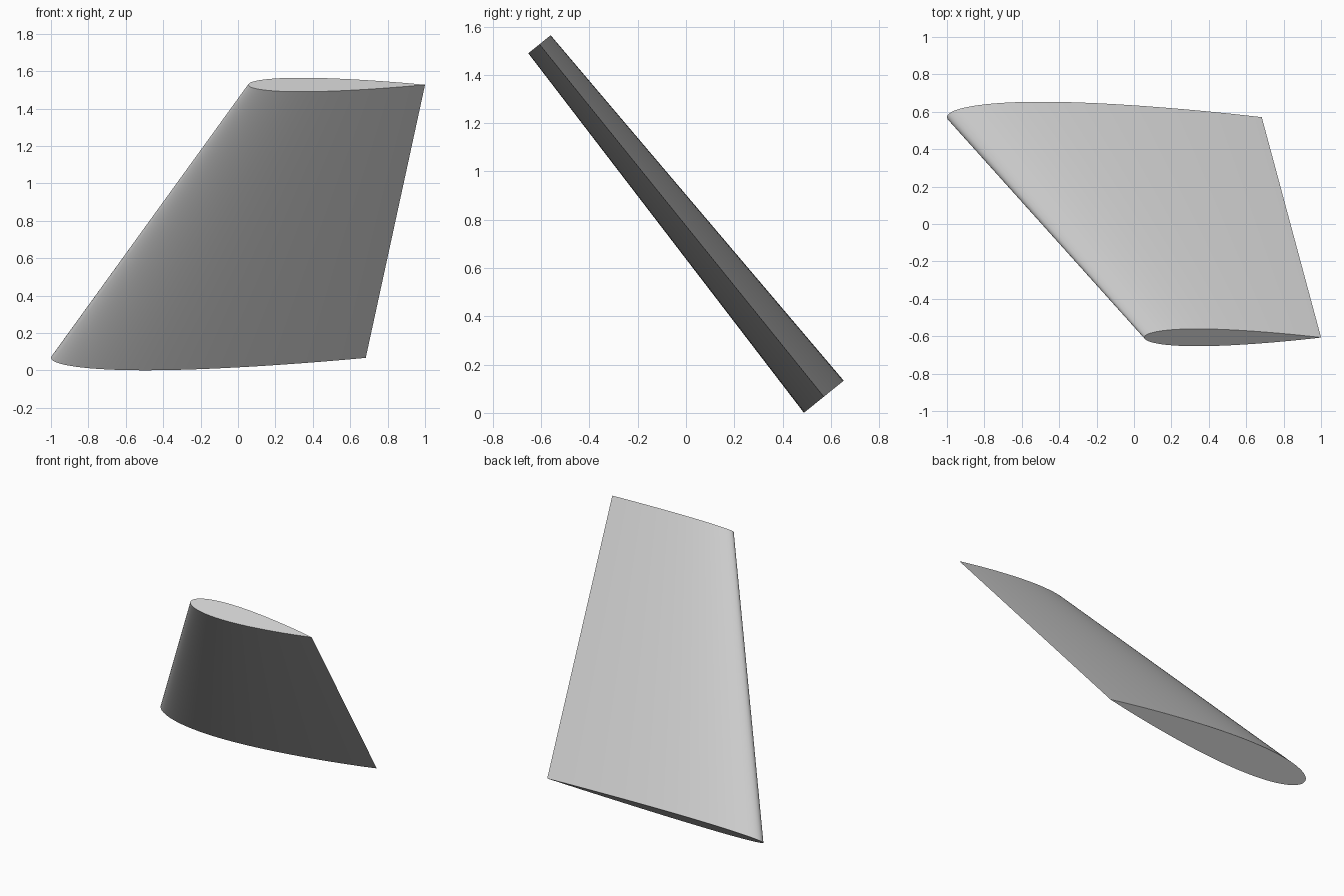
import bpy
import bmesh
import math
from mathutils import Vector

if "Cube" in bpy.data.objects:
    bpy.data.objects.remove(bpy.data.objects["Cube"], do_unlink=True)

THICKNESS = 0.126   # thickness to chord ratio
STEPS = 40          # points along each side of the section

# Leading edge and chord length at both ends of the wing
ROOT_EDGE, ROOT_CHORD = Vector((-1.0, 0.571, 0.067)), 1.683
TIP_EDGE, TIP_CHORD = Vector((0.055, -0.607, 1.527)), 0.945

# Thickness runs square to the span
span = TIP_EDGE - ROOT_EDGE
normal = Vector((0, span.z, -span.y)).normalized()


def half_thickness(t):
    """Symmetric airfoil with a sharp trailing edge."""
    return 5 * THICKNESS * (0.2969 * math.sqrt(t) - 0.126 * t - 0.3516 * t**2
                            + 0.2843 * t**3 - 0.1036 * t**4)


def section(bm, edge, chord):
    """Closed airfoil loop, from the trailing edge around the nose and back."""
    loop = []
    for i in range(2 * STEPS):
        angle = math.pi * i / STEPS
        t = (1 + math.cos(angle)) / 2
        side = 1 if i < STEPS else -1
        offset = side * half_thickness(t) if i else 0
        loop.append(bm.verts.new(edge + chord * (Vector((t, 0, 0)) + normal * offset)))
    return loop


# Wing skin and end caps
bm = bmesh.new()
root = section(bm, ROOT_EDGE, ROOT_CHORD)
tip = section(bm, TIP_EDGE, TIP_CHORD)
for i in range(len(root)):
    j = (i + 1) % len(root)
    bm.faces.new((root[i], root[j], tip[j], tip[i]))
bm.faces.new(root)
bm.faces.new(tip)
bmesh.ops.recalc_face_normals(bm, faces=bm.faces)
mesh = bpy.data.meshes.new("wing")
bm.to_mesh(mesh)
bm.free()

wing = bpy.data.objects.new("wing", mesh)
bpy.context.collection.objects.link(wing)

# Plain grey finish
grey = bpy.data.materials.new("light_grey")
grey.use_nodes = True
colour = (0.6, 0.6, 0.6, 1)
grey.diffuse_color = colour
grey.node_tree.nodes["Principled BSDF"].inputs["Base Color"].default_value = colour
mesh.materials.append(grey)

# Smooth skin, sharp trailing edge and caps
bpy.ops.object.select_all(action="DESELECT")
wing.select_set(True)
bpy.context.view_layer.objects.active = wing
bpy.ops.object.shade_smooth_by_angle(angle=math.radians(30))
